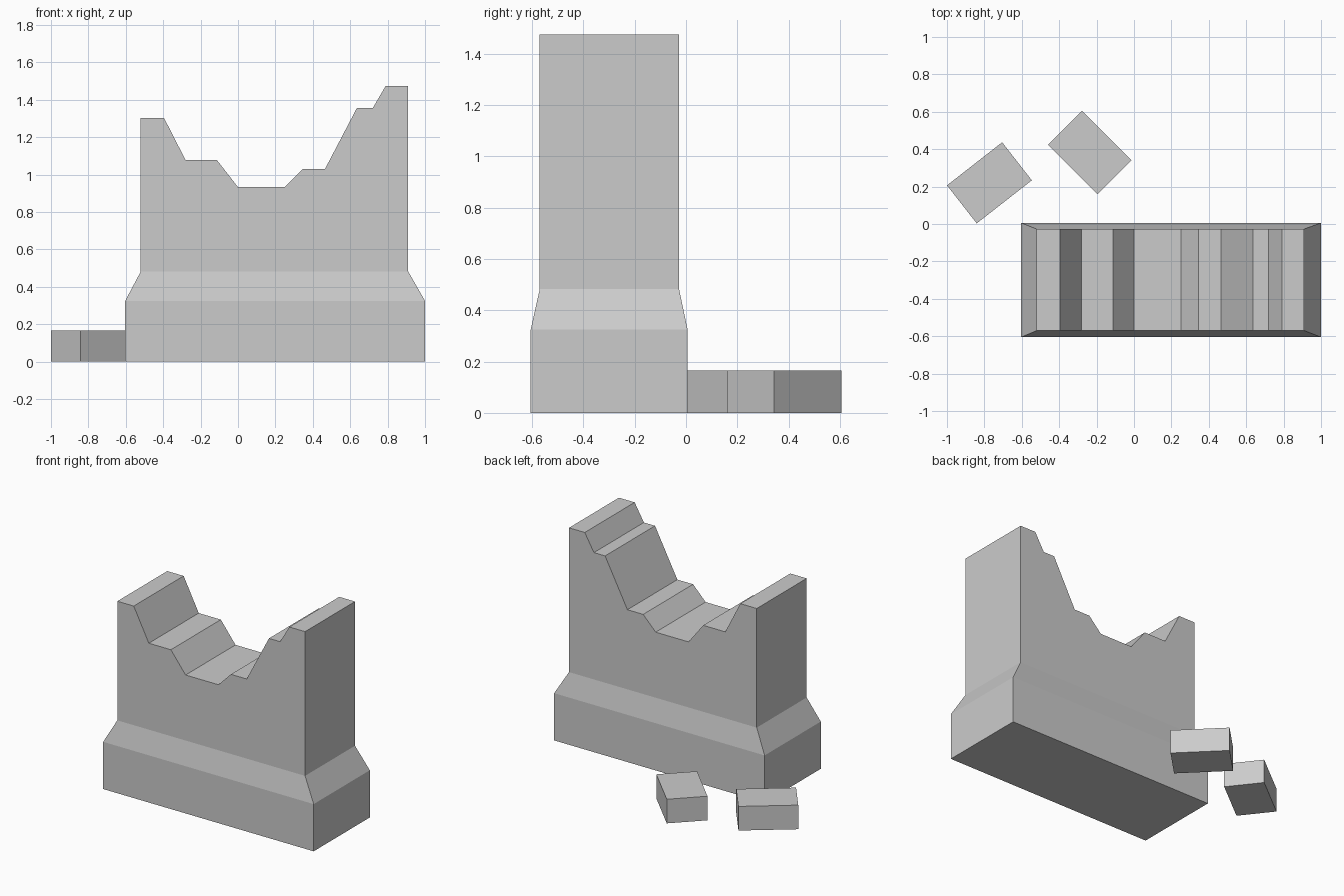
import bpy, bmesh
from math import radians

if "Cube" in bpy.data.objects:
    bpy.data.objects.remove(bpy.data.objects["Cube"])


def finish(bm, name):
    bmesh.ops.recalc_face_normals(bm, faces=bm.faces)
    mesh = bpy.data.meshes.new(name)
    bm.to_mesh(mesh)
    bm.free()
    obj = bpy.data.objects.new(name, mesh)
    bpy.context.collection.objects.link(obj)
    return obj


def ring(bm, x0, x1, y0, y1, z):
    return [bm.verts.new((x, y, z)) for x, y in ((x0, y0), (x1, y0), (x1, y1), (x0, y1))]


def bridge(bm, a, b):
    for i in range(len(a)):
        j = (i + 1) % len(a)
        bm.faces.new((a[i], a[j], b[j], b[i]))


# Ruined wall: plinth, sloped ledge, and upper wall with a broken top edge
X0, X1, Y0, Y1 = -0.52, 0.91, -0.57, -0.027
BROKEN_TOP = [(X1, 1.475), (0.79, 1.475), (0.72, 1.355), (0.635, 1.355),
              (0.465, 1.03), (0.345, 1.03), (0.25, 0.933), (0.0, 0.933),
              (-0.112, 1.077), (-0.28, 1.077), (-0.395, 1.302), (X0, 1.302)]
bm = bmesh.new()
foot = ring(bm, -0.603, 1.0, -0.605, 0.006, 0)
plinth = ring(bm, -0.603, 1.0, -0.605, 0.006, 0.325)
ledge = ring(bm, X0, X1, Y0, Y1, 0.482)
bm.faces.new(foot)
bridge(bm, foot, plinth)
bridge(bm, plinth, ledge)
front = ledge[:2] + [bm.verts.new((x, Y0, z)) for x, z in BROKEN_TOP]
back = [ledge[3], ledge[2]] + [bm.verts.new((x, Y1, z)) for x, z in BROKEN_TOP]
bm.faces.new(front)
bm.faces.new(back)
for i in range(1, len(front)):
    j = (i + 1) % len(front)
    bm.faces.new((front[i], front[j], back[j], back[i]))
finish(bm, "ruined_wall")


# Fallen bricks lying behind the wall
def brick(name, x, y, angle, length=0.374, width=0.258, height=0.166):
    bm = bmesh.new()
    bmesh.ops.create_cube(bm, size=1)
    bmesh.ops.scale(bm, vec=(length, width, height), verts=bm.verts)
    obj = finish(bm, name)
    obj.location = (x, y, height / 2)
    obj.rotation_euler.z = radians(angle)


brick("fallen_brick_left", -0.773, 0.22, 38)
brick("fallen_brick_right", -0.237, 0.383, -45)
